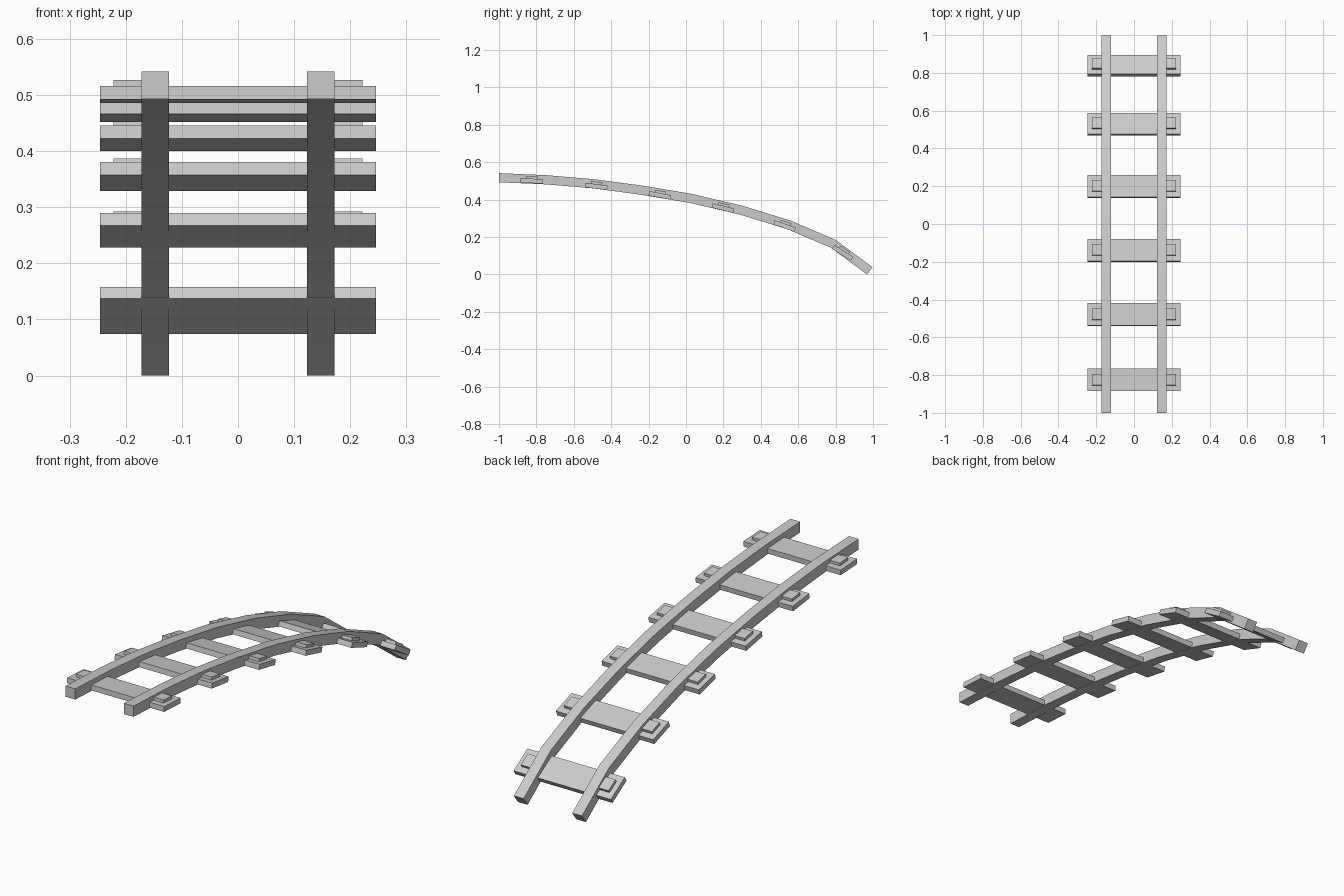
import bpy, bmesh
from math import radians
from mathutils import Matrix, Vector

if "Cube" in bpy.data.objects:
    bpy.data.objects.remove(bpy.data.objects["Cube"])

# Underside curve of the rails (y, z), dropping towards the back
PATH = [(-1, .493), (-.75, .482), (-.5, .461), (-.25, .428), (.02, .383),
        (.29, .32), (.54, .243), (.775, .143), (.968, 0)]
RAIL_T = .049
# Sleepers: centre y, centre z, downward pitch in degrees
SLEEPERS = [(-.825, .5005, 3), (-.48, .471, 7), (-.14, .423, 10.5),
            (.1975, .355, 13.7), (.5275, .259, 19.3), (.8375, .116, 32)]


def finish(name, bm):
    bmesh.ops.recalc_face_normals(bm, faces=bm.faces)
    mesh = bpy.data.meshes.new(name)
    bm.to_mesh(mesh)
    bm.free()
    obj = bpy.data.objects.new(name, mesh)
    bpy.context.collection.objects.link(obj)
    return obj


def path_normal(i):
    if i == 0:
        return Vector((0, 1))
    a = Vector(PATH[i - 1])
    b = Vector(PATH[i])
    c = Vector(PATH[min(i + 1, len(PATH) - 1)])
    d = (b - a).normalized()
    if c != b:
        d += (c - b).normalized()
    return Vector((-d.y, d.x)).normalized()


# Rails: square bar swept along the curve
def rail(name, x0, x1):
    bm = bmesh.new()
    rings = []
    for i, p in enumerate(PATH):
        lo = Vector(p)
        hi = lo + path_normal(i) * RAIL_T
        rings.append([bm.verts.new((x, q.x, q.y))
                      for x, q in ((x0, lo), (x1, lo), (x1, hi), (x0, hi))])
    for a, b in zip(rings, rings[1:]):
        for k in range(4):
            n = (k + 1) % 4
            bm.faces.new((a[k], a[n], b[n], b[k]))
    bm.faces.new(rings[0])
    bm.faces.new(rings[-1])
    obj = finish(name, bm)
    bpy.ops.object.select_all(action='DESELECT')
    bpy.context.view_layer.objects.active = obj
    obj.select_set(True)
    bpy.ops.object.shade_smooth_by_angle(angle=radians(30))


rail("rail_left", -.172, -.123)
rail("rail_right", .123, .172)


def box(name, size, offset, place):
    bm = bmesh.new()
    bmesh.ops.create_cube(bm, size=1, matrix=Matrix.Translation(offset) @ Matrix.Diagonal((*size, 1)))
    obj = finish(name, bm)
    obj.matrix_world = place


# Sleepers with a small raised tie plate outside each rail
for i, (y, z, pitch) in enumerate(SLEEPERS, 1):
    place = Matrix.Translation((0, y, z)) @ Matrix.Rotation(radians(-pitch), 4, 'X')
    box(f"sleeper_{i}", (.492, .119, .024), (0, 0, 0), place)
    for side, s in (("left", -1), ("right", 1)):
        box(f"tie_plate_{side}_{i}", (.077, .06, .018), (s * .1835, 0, .016), place)
